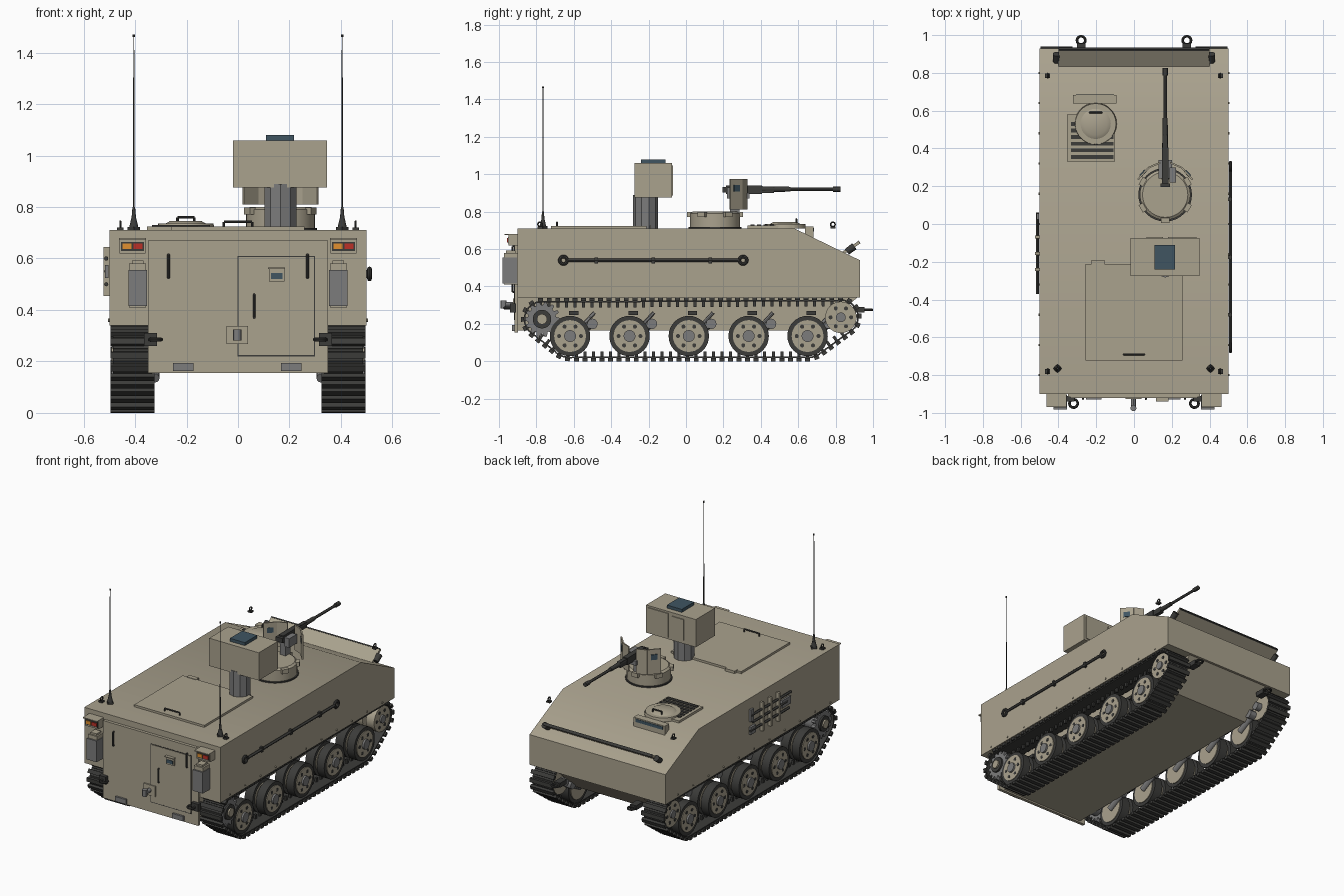
import bpy, bmesh, math
from mathutils import Vector, Matrix

if "Cube" in bpy.data.objects:
    bpy.data.objects.remove(bpy.data.objects["Cube"])

def material(name, c):
    m = bpy.data.materials.new(name)
    m.diffuse_color = (*c, 1)
    m.use_nodes = True
    m.node_tree.nodes["Principled BSDF"].inputs["Base Color"].default_value = m.diffuse_color
    return m

TAN = material("tan_paint", (0.40, 0.36, 0.27))
DARK = material("dark_rubber", (0.045, 0.045, 0.042))
STEEL = material("steel", (0.20, 0.20, 0.20))
GLASS = material("glass", (0.05, 0.09, 0.12))
RED = material("red_lens", (0.5, 0.03, 0.02))
AMBER = material("amber_lens", (0.75, 0.28, 0.03))

def box(bm, c, s, rx=0, rz=0):
    m = Matrix.Translation(c) @ Matrix.Rotation(rz, 4, 'Z') @ Matrix.Rotation(rx, 4, 'X') @ Matrix.Diagonal((*s, 1))
    bmesh.ops.create_cube(bm, size=1, matrix=m)

def rod(bm, p, q, r, r2=None, seg=12):
    p, q = Vector(p), Vector(q)
    m = Matrix.Translation((p + q) / 2) @ (q - p).to_track_quat('Z', 'Y').to_matrix().to_4x4()
    bmesh.ops.create_cone(bm, cap_ends=True, segments=seg, radius1=r, radius2=r if r2 is None else r2,
                          depth=(q - p).length, matrix=m)

def ring(bm, c, axis, R, r, seg=18, sides=8):
    rot = Vector(axis).to_track_quat('Z', 'Y')
    vs = []
    for i in range(seg):
        a = 2 * math.pi * i / seg
        for j in range(sides):
            b = 2 * math.pi * j / sides
            k = R + r * math.cos(b)
            vs.append(bm.verts.new(Vector(c) + rot @ Vector((k * math.cos(a), k * math.sin(a), r * math.sin(b)))))
    for i in range(seg):
        for j in range(sides):
            i2, j2 = (i + 1) % seg, (j + 1) % sides
            bm.faces.new((vs[i*sides+j], vs[i2*sides+j], vs[i2*sides+j2], vs[i*sides+j2]))

def prism(bm, prof, x0, x1):
    """Extrude a (y, z) profile along x."""
    f = bm.faces.new([bm.verts.new((x0, y, z)) for y, z in prof])
    g = bmesh.ops.extrude_face_region(bm, geom=[f])["geom"]
    bmesh.ops.translate(bm, vec=(x1 - x0, 0, 0), verts=[v for v in g if isinstance(v, bmesh.types.BMVert)])

def handle(bm, a, b, off, r=0.005):
    a, b, off = Vector(a), Vector(b), Vector(off)
    rod(bm, a, a + off, r, seg=8); rod(bm, b, b + off, r, seg=8); rod(bm, a + off, b + off, r, seg=8)

def part(name, mat, build):
    bm = bmesh.new()
    build(bm)
    bmesh.ops.recalc_face_normals(bm, faces=bm.faces)
    me = bpy.data.meshes.new(name)
    bm.to_mesh(me); bm.free()
    me.materials.append(mat)
    ob = bpy.data.objects.new(name, me)
    bpy.context.collection.objects.link(ob)
    bpy.ops.object.select_all(action='DESELECT')
    ob.select_set(True); bpy.context.view_layer.objects.active = ob
    bpy.ops.object.shade_smooth_by_angle()
    return ob

def boxes(*items):
    return lambda bm: [box(bm, *i) for i in items]

def rods(*items):
    return lambda bm: [rod(bm, *i) for i in items]

# Hull
part("upper_hull", TAN, lambda bm: prism(bm, [(-.9, .34), (-.9, .71), (.58, .71), (.93, .54), (.93, .34)], -.5, .5))
part("lower_hull", TAN, lambda bm: prism(bm, [(-.9, .345), (-.9, .165), (.72, .165), (.92, .345)], -.31, .31))
part("hull_rivets", TAN, rods(*[((s*.498, -.8 + .16*i, .36), (s*.505, -.8 + .16*i, .36), .006, None, 8)
                               for s in (-1, 1) for i in range(11)]))

# Running gear, both sides
WHEELS, WZ = (-.62, -.302, .015, .335, .65), .135
IDLER, SPROCKET = (.828, .235), (-.77, .225)

def track_points(pitch_count=84):
    circles = [(WHEELS[0], WZ, .114), (WHEELS[-1], WZ, .114), (*IDLER, .09), (*SPROCKET, .092)]
    pts = sorted((y + r*math.cos(a), z + r*math.sin(a)) for y, z, r in circles
                 for a in [2*math.pi*i/72 for i in range(72)])
    def half(seq):
        h = []
        for p in seq:
            while len(h) > 1 and (h[-1][0]-h[-2][0])*(p[1]-h[-2][1]) - (h[-1][1]-h[-2][1])*(p[0]-h[-2][0]) <= 0:
                h.pop()
            h.append(p)
        return h[:-1]
    hull = [Vector(p) for p in half(pts) + half(pts[::-1])]
    segs = [(a, b, (b - a).length) for a, b in zip(hull, hull[1:] + hull[:1])]
    step = sum(s[2] for s in segs) / pitch_count
    out, d = [], 0
    for a, b, l in segs:
        while d < l and len(out) < pitch_count:
            out.append((a + (b - a)*d/l, math.atan2(b.y - a.y, b.x - a.x)))
            d += step
        d -= l
    return out

TRACK = track_points()

def track(bm, s):
    for p, a in TRACK:
        n = Vector((0, -math.sin(a), math.cos(a)))
        c = Vector((s*.41, p.x, p.y))
        box(bm, c, (.15, .047, .008), a)
        box(bm, c - n*.012, (.17, .026, .018), a)
        box(bm, c + n*.016, (.014, .016, .03), a)

def around(y, z, r, n, ph=0):
    return [(y + r*math.cos(2*math.pi*i/n + ph), z + r*math.sin(2*math.pi*i/n + ph)) for i in range(n)]

for s, side in ((-1, "left"), (1, "right")):
    part(side + "_track", DARK, lambda bm: track(bm, s))
    part(side + "_tyres", DARK, rods(*[((s*a, y, WZ), (s*b, y, WZ), .108, None, 32)
                                      for y in WHEELS for a, b in ((.335, .395), (.42, .475))]))
    part(side + "_wheel_discs", TAN, rods(*[((s*a, y, WZ), (s*b, y, WZ), .085, None, 32)
                                           for y in WHEELS for a, b in ((.33, .40), (.415, .48))]))
    part(side + "_wheel_hubs", STEEL, rods(*[((s*.36, y, WZ), (s*.492, y, WZ), .032, None, 16) for y in WHEELS]))
    part(side + "_wheel_holes", DARK, rods(*[((s*.47, a, b), (s*.482, a, b), .011, None, 10)
                                            for y in WHEELS for a, b in around(y, WZ, .058, 6)]))
    part(side + "_idler", TAN, rods(*[((s*a, *IDLER), (s*b, *IDLER), .084, None, 32) for a, b in ((.335, .395), (.42, .48))]))
    part(side + "_idler_hub", STEEL, rods(((s*.3, *IDLER), (s*.49, *IDLER), .026, None, 16)))
    part(side + "_idler_holes", DARK, rods(*[((s*.47, a, b), (s*.483, a, b), .011, None, 10) for a, b in around(*IDLER, .055, 6)]))

    def sprocket(bm):
        prof = []
        for i in range(14):
            for da, r in ((-.16, .076), (-.07, .096), (.07, .096), (.16, .076)):
                a = 2*math.pi*i/14 + da
                prof.append((SPROCKET[0] + r*math.cos(a), SPROCKET[1] + r*math.sin(a)))
        prism(bm, prof, s*.35, s*.375)
        prism(bm, prof, s*.445, s*.47)
        rod(bm, (s*.3, *SPROCKET), (s*.45, *SPROCKET), .06, None, 20)
    part(side + "_sprocket", STEEL, sprocket)
    part(side + "_sprocket_hub", DARK, rods(((s*.46, *SPROCKET), (s*.482, *SPROCKET), .05, None, 18)))
    part(side + "_sprocket_cap", TAN, rods(((s*.47, *SPROCKET), (s*.492, *SPROCKET), .028, None, 14)))
    # Suspension arms, dampers and bump stops
    part(side + "_arms", STEEL, rods(*[((s*.325, y, WZ), (s*.325, y + .12, .20), .02) for y in WHEELS],
                                     *[((s*.29, y + .12, .20), (s*.345, y + .12, .20), .028) for y in WHEELS],
                                     *[((s*.325, y + .03, .15), (s*.325, y + .13, .26), .009) for y in WHEELS]))
    part(side + "_bump_stops", DARK, boxes(*[((s*.325, y + .02, .258), (.04, .05, .022)) for y in WHEELS]))

    # Antenna
    part(side + "_antenna", DARK, rods(((s*.405, -.765, .71), (s*.405, -.765, .722), .024, None, 4),
         ((s*.405, -.765, .72), (s*.405, -.765, .755), .018, .010), ((s*.405, -.765, .755), (s*.405, -.765, .80), .009, .005),
         ((s*.405, -.765, .80), (s*.405, -.765, 1.465), .0035, .002, 6), ((s*.405, -.765, 1.46), (s*.405, -.765, 1.47), .005, None, 8)))
    # Lifting eyes, tow shackles front and rear
    def eyes(bm):
        for y in (-.78, .785):
            ring(bm, (s*.457, y, .732), (1, 0, 0), .012, .004)
            box(bm, (s*.457, y, .716), (.026, .026, .01))
        ring(bm, (s*.28, .972, .275), (0, 0, 1), .022, .007)
        box(bm, (s*.28, .92, .275), (.045, .07, .03))
        ring(bm, (s*.32, -.95, .285), (0, 0, 1), .022, .007)
        box(bm, (s*.34, -.925, .285), (.05, .03, .05))
    part(side + "_eyes_and_shackles", DARK, eyes)
    # Tail lamps
    part(side + "_lamp_housing", TAN, boxes(((s*.41, -.925, .647), (.10, .05, .055)), ((s*.41, -.935, .677), (.104, .07, .006))))
    part(side + "_lamp_bezel", DARK, boxes(((s*.41, -.951, .647), (.09, .004, .036))))
    part(side + "_amber_lens", AMBER, boxes(((s*.41 - .021, -.954, .647), (.036, .006, .022))))
    part(side + "_red_lens", RED, boxes(((s*.41 + .021, -.954, .647), (.036, .006, .022))))
    # Fuel can in its bracket
    part(side + "_fuel_can", TAN, boxes(((s*.39, -.937, .495), (.066, .07, .17)), ((s*.39, -.937, .585), (.045, .05, .014))))
    part(side + "_can_bracket", STEEL, boxes(((s*.39, -.943, .485), (.072, .078, .14))))
    # Front lamp brackets
    part(side + "_front_lamp", DARK, rods(((s*.41, .86, .585), (s*.41, .90, .615), .018, .02)))

# Rear ramp, door and fittings
part("ramp", TAN, boxes(((0, -.907, .412), (.70, .02, .515)), ((0, -.912, .665), (.67, .02, .012))))
def frame(bm, x0, x1, z0, z1, y, w, d):
    for x in (x0, x1):
        box(bm, (x, y, (z0+z1)/2), (w, d, z1-z0))
    for z in (z0, z1):
        box(bm, ((x0+x1)/2, y, z), (x1-x0+w, d, w))
part("door_outline", DARK, lambda bm: frame(bm, 0, .297, .222, .608, -.917, .004, .003))
part("door", TAN, boxes(((.149, -.916, .415), (.29, .008, .38))))
part("door_window_frame", TAN, boxes(((.15, -.922, .535), (.06, .014, .048)), ((.15, -.928, .562), (.066, .024, .005))))
part("door_window", GLASS, boxes(((.15, -.930, .532), (.044, .004, .022))))
def rear_handles(bm):
    for x, z in ((.063, .415), (-.27, .57), (.27, .57)):
        handle(bm, (x, -.912, z - .045), (x, -.912, z + .045), (0, -.015, 0))
part("rear_handles", DARK, rear_handles)
part("ramp_hinges", STEEL, boxes(*[((x, -.92, .178), (.08, .02, .032)) for x in (-.213, .207)]))
part("tow_plate", TAN, boxes(((-.003, -.92, .302), (.085, .012, .07))))
part("tow_pintle", STEEL, rods(((-.003, -.92, .302), (-.003, -.975, .302), .014), ((-.003, -.975, .282), (-.003, -.975, .325), .016)))

# Roof hatch
part("cargo_hatch", TAN, boxes(((0, -.467, .715), (.515, .51, .018))))
part("hatch_hinge", TAN, boxes(*[((x, -.205, .717), (.07, .03, .02)) for x in (-.19, .19)]))
part("hatch_handle", DARK, lambda bm: handle(bm, (-.055, -.69, .72), (.055, -.69, .72), (0, 0, .022)))

# Driver hatch
part("driver_hatch_base", TAN, boxes(((-.227, .455, .715), (.255, .25, .02))))
part("driver_hatch_slats", DARK, boxes(*[((-.222, .355 + .035*i, .726), (.225, .02, .008)) for i in range(6)]))
part("driver_hatch_lid", TAN, rods(((-.203, .53, .71), (-.203, .53, .735), .112, .108, 28), ((-.203, .53, .735), (-.203, .53, .746), .08, .06, 28)))
part("driver_handle", DARK, lambda bm: handle(bm, (-.235, .59, .74), (-.17, .59, .74), (0, 0, .02)))
part("driver_periscope", TAN, boxes(((-.207, .66, .69), (.23, .045, .06))))
part("driver_periscope_glass", GLASS, boxes(((-.207, .683, .703), (.20, .004, .02))))

# Trim board on the sloped nose
part("trim_board", TAN, boxes(((0, .882, .607), (.80, .105, .016), math.radians(33))))
part("trim_board_edge", DARK, boxes(((0, .925, .636), (.80, .008, .018), math.radians(33))))

# Launcher on its mast
part("launcher_mast", STEEL, rods(((.165, -.217, .71), (.165, -.217, .89), .066, None, 10)))
part("launcher_box", TAN, boxes(((.163, -.175, .967), (.365, .20, .184)), ((.11, -.073, .967), (.085, .008, .14)), ((.255, -.073, .967), (.15, .008, .16))))
part("launcher_sight", GLASS, boxes(((.163, -.175, 1.068), (.11, .13, .022))))

# Cupola and machine gun
CX, CY = .165, .155
part("cupola", TAN, rods(((CX, CY, .71), (CX, CY, .79), .134, None, 32), ((CX, CY, .79), (CX, CY, .80), .134, .12, 32)))
part("cupola_lugs", TAN, boxes(*[((CX + .137*math.cos(a), CY + .137*math.sin(a), .785), (.025, .045, .028), 0, a)
                                for a in [math.pi/6 + i*math.pi/3 for i in range(6)]]))
part("cupola_ring", DARK, rods(((CX, CY, .71), (CX, CY, .718), .142, None, 32)))
def shield(bm):
    pts = [(.026, .325), (.088, .298), (.145, .235)]
    for s in (-1, 1):
        for (x0, y0), (x1, y1) in zip(pts, pts[1:]):
            box(bm, (CX + s*(x0+x1)/2, (y0+y1)/2, .893), (math.hypot(x1-x0, y1-y0), .009, .165), 0, math.atan2(y1-y0, s*(x1-x0)))
part("gun_shield", TAN, shield)
part("shield_windows", GLASS, boxes(*[((CX + s*.118, .268, .925), (.04, .016, .035), 0, -s*.84) for s in (-1, 1)]))
part("gun_mount", STEEL, boxes(((CX, .26, .83), (.04, .05, .11)), ((CX, .29, .885), (.07, .10, .03)), ((CX + .04, .26, .90), (.035, .08, .06))))
part("machine_gun", DARK, rods(((CX, .40, .92), (CX, .56, .92), .016, .013), ((CX, .55, .92), (CX, .80, .92), .009),
                               ((CX, .785, .92), (CX, .825, .92), .014)))
part("gun_receiver", DARK, boxes(((CX, .31, .917), (.034, .19, .046)), ((CX, .205, .917), (.05, .02, .03)), ((CX, .43, .917), (.026, .08, .036))))

# Tow bar on the right side, tools on the left
def tow_bar(bm):
    rod(bm, (.511, -.63, .54), (.511, .28, .54), .009)
    for y in (-.655, .305):
        ring(bm, (.511, y, .54), (1, 0, 0), .02, .009)
    for y in (-.48, -.175, .13):
        box(bm, (.508, y, .54), (.022, .018, .032))
part("tow_bar", DARK, tow_bar)
part("tool_shafts", DARK, rods(*[((-.512, a, z), (-.512, b, z), .008) for a, b, z in ((-.37, .05, .60), (-.33, .03, .55), (-.35, .06, .50))]))
part("tool_heads", STEEL, boxes(((-.51, .04, .60), (.014, .03, .08)), ((-.51, -.32, .55), (.012, .09, .05)), ((-.51, .03, .50), (.014, .05, .05))))
part("tool_straps", TAN, boxes(*[((-.509, y, .55), (.028, .016, .19)) for y in (-.24, -.155, -.07)]))
